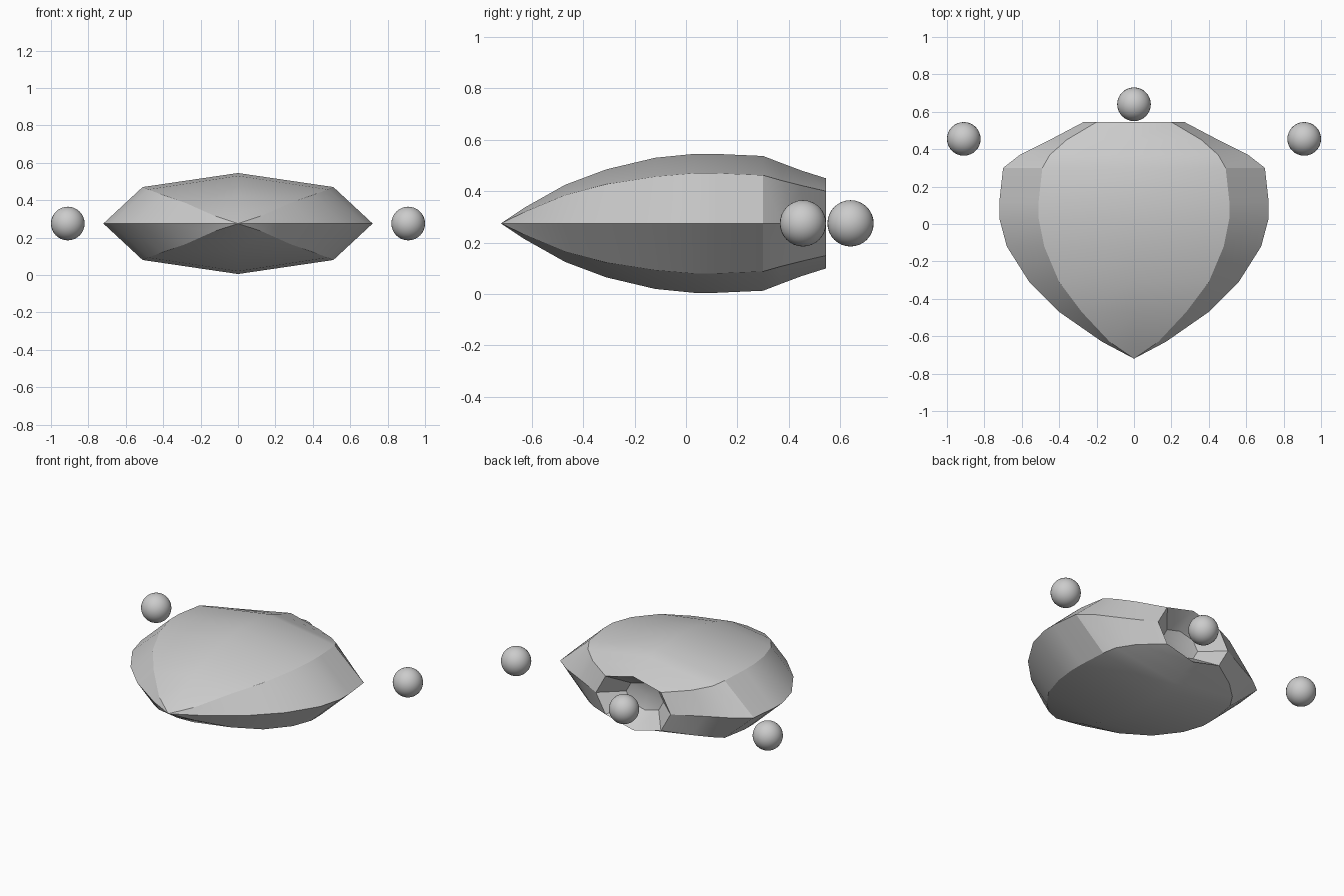
import bpy
import bmesh
import math

if "Cube" in bpy.data.objects:
    bpy.data.objects.remove(bpy.data.objects["Cube"], do_unlink=True)

MID = 0.275  # height of the side edge

grey = bpy.data.materials.new("plain_grey")
grey.use_nodes = True
grey.diffuse_color = (0.6, 0.6, 0.6, 1)
grey.node_tree.nodes["Principled BSDF"].inputs["Base Color"].default_value = (0.6, 0.6, 0.6, 1)


def finish(obj, angle):
    obj.data.materials.append(grey)
    bpy.ops.object.select_all(action="DESELECT")
    obj.select_set(True)
    bpy.context.view_layer.objects.active = obj
    bpy.ops.object.shade_smooth_by_angle(angle=math.radians(angle))


# Hull stations: y, ridge height, shoulder half width, shoulder height, edge half width
stations = [
    (-0.63, 0.06, 0.13, 0.043, 0.17),
    (-0.47, 0.15, 0.28, 0.11, 0.40),
    (-0.31, 0.21, 0.40, 0.152, 0.56),
    (-0.12, 0.255, 0.48, 0.182, 0.68),
    (0.03, 0.27, 0.51, 0.195, 0.72),
    (0.12, 0.27, 0.51, 0.195, 0.72),
    (0.30, 0.262, 0.49, 0.187, 0.70),
    (0.37, 0.235, 0.45, 0.167, 0.61),
    (0.45, 0.205, 0.36, 0.147, 0.45),
    (0.545, 0.175, 0.20, 0.125, 0.27),
]


def section(bm, y, ridge, sx, sz, edge, scale=1.0):
    """Eight-sided cross-section around the centre line."""
    points = [(0, ridge), (sx, sz), (edge, 0), (sx, -sz),
              (0, -ridge), (-sx, -sz), (-edge, 0), (-sx, sz)]
    return [bm.verts.new((x * scale, y, MID + z * scale)) for x, z in points]


def bridge(bm, a, b):
    for i in range(8):
        j = (i + 1) % 8
        bm.faces.new((a[i], a[j], b[j], b[i]))


def fan(bm, ring, tip):
    for i in range(8):
        bm.faces.new((ring[i], ring[(i + 1) % 8], tip))


# Hull with pointed nose and recessed rear opening
bm = bmesh.new()
rings = [section(bm, *s) for s in stations]
y, *shape = stations[-1]
rings.append(section(bm, y - 0.12, *shape, scale=0.5))
for a, b in zip(rings, rings[1:]):
    bridge(bm, a, b)
fan(bm, rings[0], bm.verts.new((0, -0.72, MID)))
fan(bm, rings[-1], bm.verts.new((0, y - 0.14, MID)))
bmesh.ops.recalc_face_normals(bm, faces=bm.faces)
mesh = bpy.data.meshes.new("hull")
bm.to_mesh(mesh)
bm.free()
hull = bpy.data.objects.new("hull", mesh)
bpy.context.collection.objects.link(hull)
finish(hull, 30)

# Floating balls at the sides and rear
for name, x, y in (("left_ball", 0.91, 0.455), ("right_ball", -0.91, 0.455), ("rear_ball", 0, 0.64)):
    bpy.ops.mesh.primitive_uv_sphere_add(segments=32, ring_count=16, radius=0.09, location=(x, y, MID))
    ball = bpy.context.object
    ball.name = name
    finish(ball, 60)
